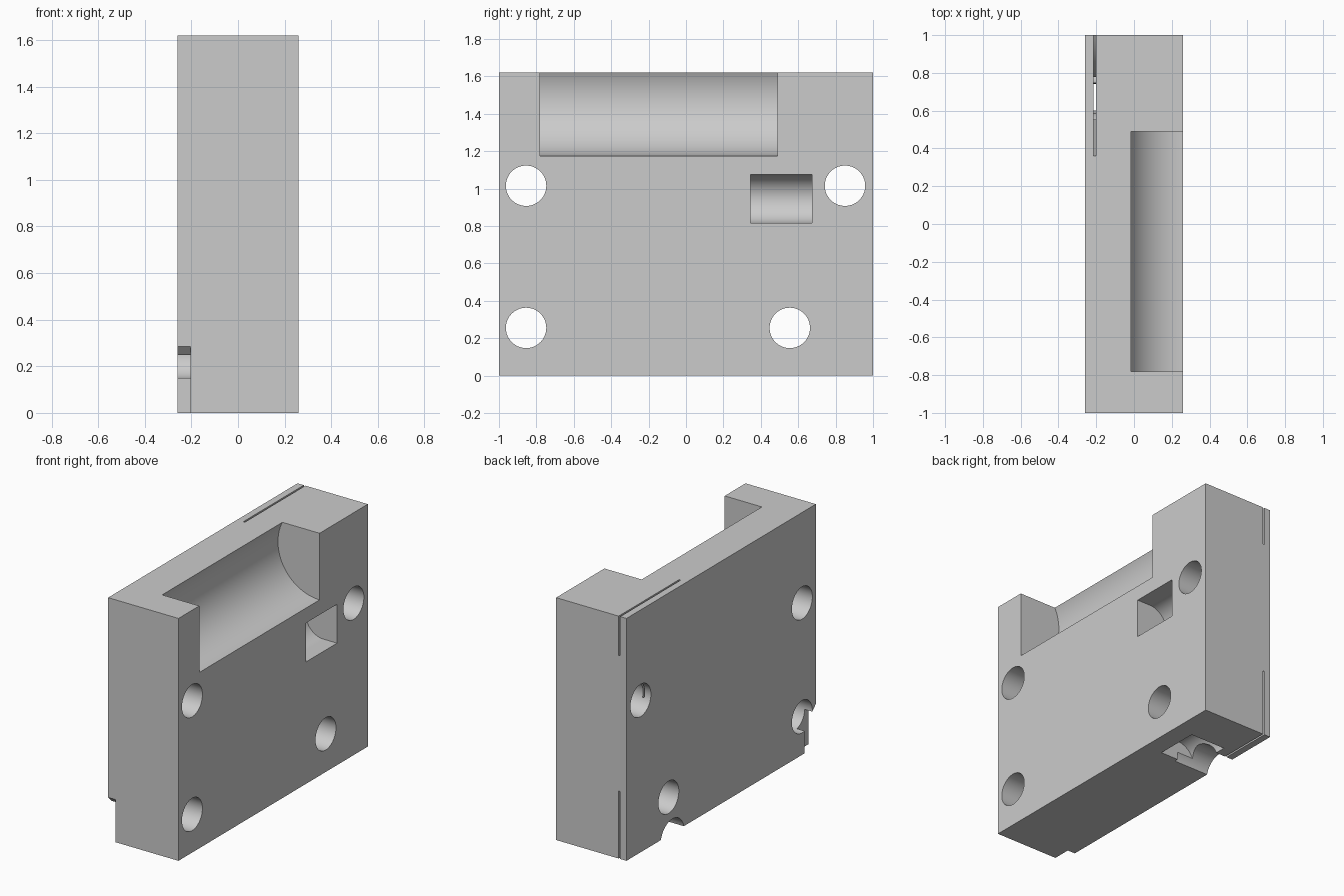
import bpy, bmesh, math

if "Cube" in bpy.data.objects:
    bpy.data.objects.remove(bpy.data.objects["Cube"])

X, H = 0.26, 1.62


def prism(name, pts, axis, a, b):
    """Extrude a 2D profile along an axis: x -> (y,z), y -> (x,z)."""
    def place(p, t):
        return (t, p[0], p[1]) if axis == 'x' else (p[0], t, p[1])
    bm = bmesh.new()
    lo = [bm.verts.new(place(p, a)) for p in pts]
    hi = [bm.verts.new(place(p, b)) for p in pts]
    bm.faces.new(lo)
    bm.faces.new(hi[::-1])
    n = len(pts)
    for i in range(n):
        j = (i + 1) % n
        bm.faces.new((lo[i], lo[j], hi[j], hi[i]))
    bmesh.ops.recalc_face_normals(bm, faces=bm.faces)
    mesh = bpy.data.meshes.new(name)
    bm.to_mesh(mesh)
    bm.free()
    ob = bpy.data.objects.new(name, mesh)
    bpy.context.collection.objects.link(ob)
    return ob


def arc(cx, cy, r, a0, a1, n=48):
    return [(cx + r * math.cos(math.radians(a0 + (a1 - a0) * i / n)),
             cy + r * math.sin(math.radians(a0 + (a1 - a0) * i / n)))
            for i in range(n + 1)]


def circle(cx, cy, r, n=64):
    return arc(cx, cy, r, 0, 360, n)[:-1]


# Main block
block = prism("housing_block", [(-1, 0), (1, 0), (1, H), (-1, H)], 'x', -X, X)
cutters = []

# Four through holes
for y, z in [(-0.855, 1.015), (0.85, 1.015), (-0.855, 0.255), (0.555, 0.255)]:
    cutters.append(prism("bolt_hole_cutter", circle(y, z, 0.108), 'x', -0.4, 0.4))

# Large cylindrical recess, open to the top and right face
cutters.append(prism("large_recess_cutter", circle(X, 1.4825, 0.3075, 128),
                     'y', -0.78, 0.49))

# Small round-bottomed pocket in the right face
cutters.append(prism("small_pocket_cutter",
                     [(0.4, 1.075)] + arc(0.16, 0.945, 0.13, 90, 270) + [(0.4, 0.815)],
                     'y', 0.345, 0.675))

# Rounded pocket in the underside and its outlet through the rear face
cutters.append(prism("bottom_pocket_cutter", circle(0, 0, 0.13), 'y', 0.42, 0.71))
cutters.append(prism("outlet_cutter", circle(0.515, -0.03, 0.125), 'x', -0.4, 0.0))

# Thin curved slot just inside the rear face
cutters.append(prism("thin_slot_cutter",
                     [(0.625, -0.1), (0.345, 1.72), (1.1, 1.72)]
                     + arc(1.27, 0.905, 0.528, 108, 252) + [(1.1, -0.1)],
                     'x', -0.214, -0.202))

# Corner notch running into the lower front hole
cutters.append(prism("corner_notch_cutter",
                     [(-1.1, 0.385), (-0.96, 0.245), (-0.88, 0.22),
                      (-0.88, -0.1), (-1.1, -0.1)], 'x', -0.4, -0.204))

# Cut everything from the block
bpy.context.view_layer.objects.active = block
block.select_set(True)
for c in cutters:
    c.hide_render = True
    m = block.modifiers.new("cut", 'BOOLEAN')
    m.operation = 'DIFFERENCE'
    m.solver = 'EXACT'
    m.object = c
    bpy.ops.object.modifier_apply(modifier=m.name)
for c in cutters:
    bpy.data.objects.remove(c, do_unlink=True)

bpy.ops.object.shade_smooth_by_angle(angle=math.radians(30))
